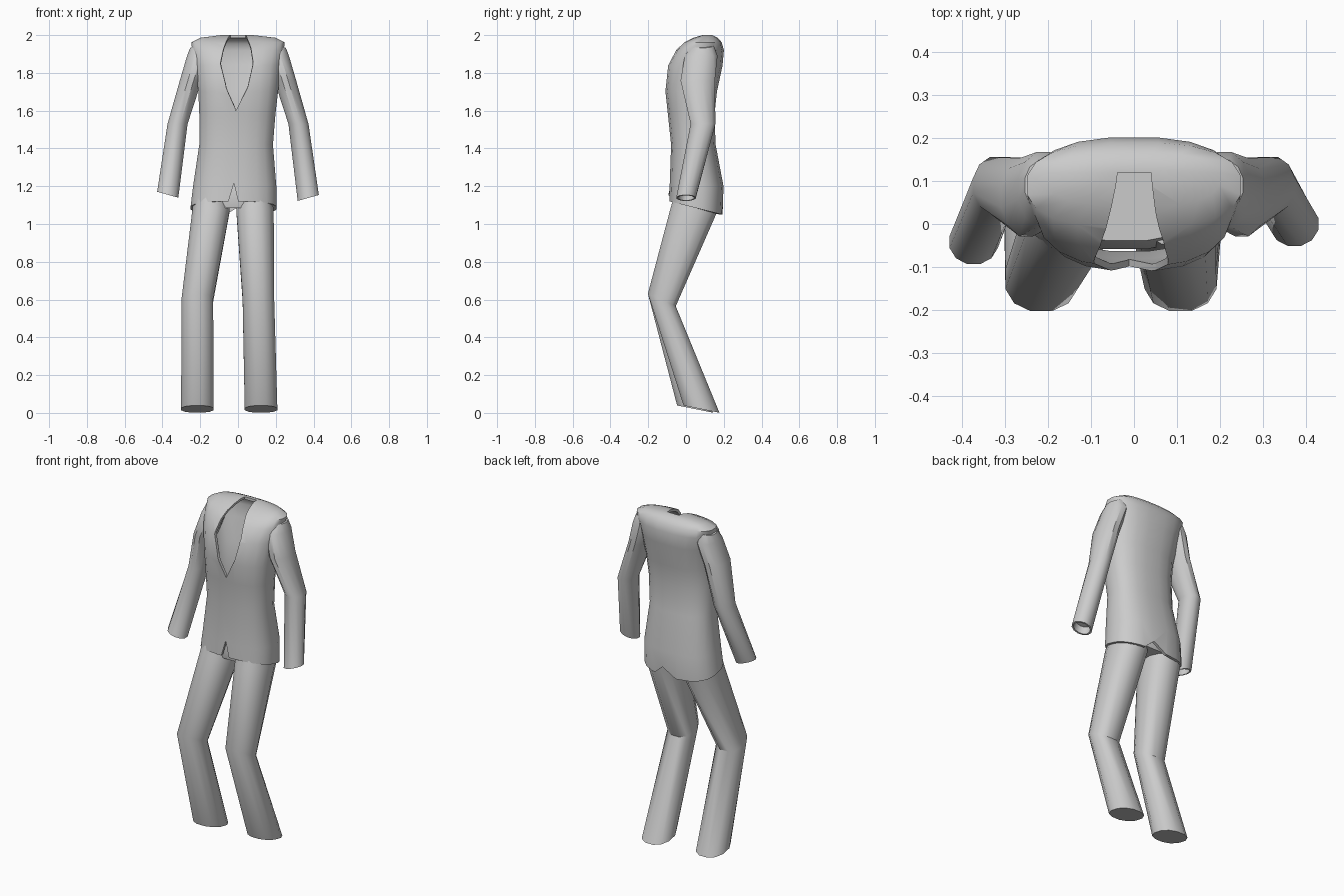
import bpy, bmesh, math

if "Cube" in bpy.data.objects:
    bpy.data.objects.remove(bpy.data.objects["Cube"])


def finish(name, bm, angle=38):
    bmesh.ops.recalc_face_normals(bm, faces=bm.faces)
    me = bpy.data.meshes.new(name)
    bm.to_mesh(me)
    bm.free()
    ob = bpy.data.objects.new(name, me)
    bpy.context.collection.objects.link(ob)
    smooth(ob, angle)
    return ob


def smooth(ob, angle):
    bpy.ops.object.select_all(action='DESELECT')
    ob.select_set(True)
    bpy.context.view_layer.objects.active = ob
    bpy.ops.object.shade_smooth_by_angle(angle=math.radians(angle))


def loft(name, rings, sides=12, power=2.0, cap_start=True, cap_end=True):
    """rings: (z, cx, cy, rx, ry, tilt along x, tilt along y)"""
    bm = bmesh.new()
    loops = []
    for z, cx, cy, rx, ry, tx, ty in rings:
        loop = []
        for i in range(sides):
            a = 2 * math.pi * (i + 0.5) / sides
            c, s = math.cos(a), math.sin(a)
            dx = rx * math.copysign(abs(c) ** (2 / power), c)
            dy = ry * math.copysign(abs(s) ** (2 / power), s)
            loop.append(bm.verts.new((cx + dx, cy + dy, z + tx * dx + ty * dy)))
        loops.append(loop)
    for a, b in zip(loops, loops[1:]):
        for i in range(sides):
            j = (i + 1) % sides
            bm.faces.new((a[i], a[j], b[j], b[i]))
    if cap_start:
        bm.faces.new(loops[0])
    if cap_end:
        bm.faces.new(loops[-1])
    return finish(name, bm)


def prism(name, profile, y0, y1, taper=1.0):
    bm = bmesh.new()
    a = [bm.verts.new((x, y0, z)) for x, z in profile]
    b = [bm.verts.new((x * taper, y1, z)) for x, z in profile]
    bm.faces.new(a)
    bm.faces.new(b)
    for i in range(len(a)):
        j = (i + 1) % len(a)
        bm.faces.new((a[i], a[j], b[j], b[i]))
    ob = finish(name, bm)
    ob.hide_render = True
    return ob


def span(z, x0, x1, y0, y1, ty=0.0):
    return (z, (x0 + x1) / 2, (y0 + y1) / 2, (x1 - x0) / 2, (y1 - y0) / 2, 0, ty)


# Jacket body: hollow shell from hem to shoulders
jacket = loft("jacket_body", [
    span(1.085, -0.253, 0.207, -0.09, 0.195, -0.25),
    span(1.2, -0.24, 0.205, -0.088, 0.2),
    span(1.42, -0.207, 0.187, -0.08, 0.158),
    span(1.58, -0.207, 0.2, -0.097, 0.152),
    span(1.7, -0.212, 0.214, -0.11, 0.165),
    span(1.84, -0.23, 0.23, -0.1, 0.195),
    span(1.92, -0.245, 0.245, -0.055, 0.202),
    span(1.962, -0.25, 0.25, -0.01, 0.19),
    span(1.986, -0.2, 0.2, 0.04, 0.168),
    span(2.0, -0.09, 0.08, 0.085, 0.14),
], sides=20, power=2.5, cap_start=False)
mod = jacket.modifiers.new("thickness", 'SOLIDIFY')
mod.thickness = 0.016
mod.offset = -1

# Neck opening, front hem notch and back vent
cutters = [
    prism("neck_cutter", [(-0.012, 1.6), (-0.065, 1.72), (-0.1, 1.85), (-0.088, 1.93),
                          (-0.045, 2.05), (0.055, 2.05), (0.08, 1.93), (0.086, 1.86),
                          (0.055, 1.73)], -0.13, 0.12, 0.6),
    prism("front_notch_cutter", [(-0.07, 1.05), (-0.022, 1.215), (0.018, 1.05)], -0.2, 0.0),
    prism("back_vent_cutter", [(-0.1, 1.03), (0.02, 1.1), (0.1, 1.03)], 0.1, 0.3),
]
for c in cutters:
    m = jacket.modifiers.new("cut", 'BOOLEAN')
    m.operation = 'DIFFERENCE'
    m.solver = 'EXACT'
    m.object = c
bpy.ops.object.select_all(action='DESELECT')
jacket.select_set(True)
bpy.context.view_layer.objects.active = jacket
bpy.ops.object.convert(target='MESH')
for c in cutters:
    bpy.data.objects.remove(c)
smooth(jacket, 38)

# Sleeves with a recessed cuff
for name, s, cuff_y, cuff_z in (("right_sleeve", 1, 0.0, 1.138), ("left_sleeve", -1, -0.042, 1.155)):
    t = s * 0.28
    loft(name, [
        (1.945, s * 0.21, 0.09, 0.045, 0.06, -t, 0),
        (1.89, s * 0.21, 0.08, 0.062, 0.09, 0, 0),
        (1.76, s * 0.25, 0.062, 0.06, 0.094, 0, 0),
        (1.53, s * 0.32, 0.09, 0.055, 0.068, 0, 0),
        (cuff_z, s * 0.372, cuff_y, 0.058, 0.053, t, 0),
        (cuff_z, s * 0.372, cuff_y, 0.048, 0.043, t, 0),
        (cuff_z + 0.04, s * 0.367, cuff_y + 0.008, 0.048, 0.043, t, 0),
    ])

# Trouser seat, hidden mostly under the jacket
loft("trouser_seat", [
    span(1.22, -0.2, 0.165, -0.04, 0.16),
    span(1.15, -0.215, 0.175, -0.06, 0.165),
    span(1.085, -0.2, 0.16, -0.05, 0.15),
], sides=16, power=2.4)

# Trouser legs, bent at the knee
for name, hip, knee, hem, hem_y in (("right_leg", 0.09, 0.108, 0.122, 0.082),
                                    ("left_leg", -0.143, -0.215, -0.215, 0.048)):
    loft(name, [
        (1.2, hip, 0.055, 0.085, 0.105, 0, 0),
        (1.07, hip, 0.04, 0.102, 0.126, 0, -0.1),
        (0.598, knee, -0.128, 0.086, 0.076, 0, -0.45),
        (0.02, hem, hem_y, 0.089, 0.098, 0, -0.2),
    ], sides=12, power=2.25)
